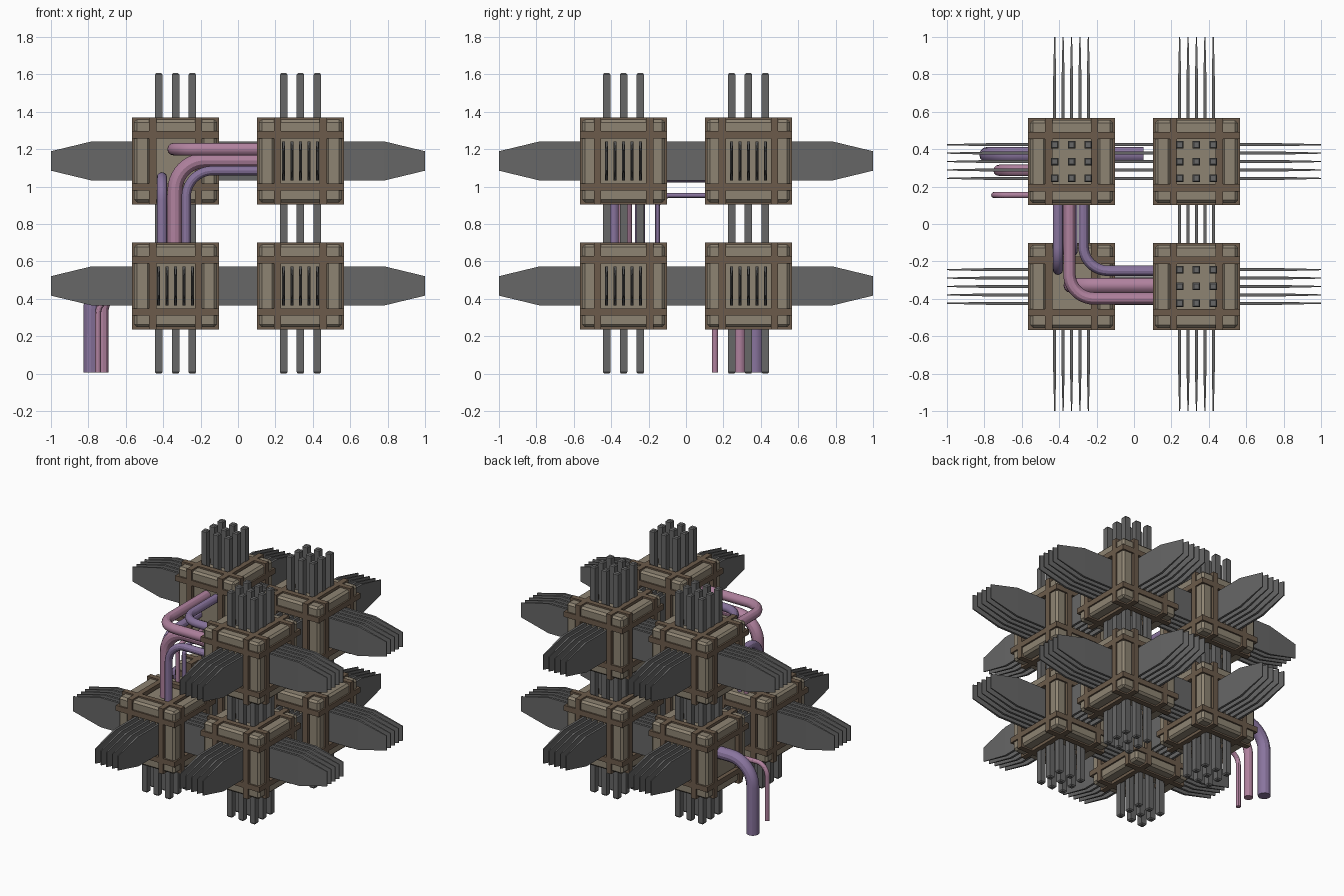
import bpy, bmesh, math
from mathutils import Vector, Matrix

if "Cube" in bpy.data.objects:
    bpy.data.objects.remove(bpy.data.objects["Cube"])

C, MID = 0.334, 0.803          # crate offset from the centre, mid height


def material(name, rgb):
    m = bpy.data.materials.new(name)
    m.diffuse_color = (*rgb, 1)
    m.use_nodes = True
    m.node_tree.nodes["Principled BSDF"].inputs["Base Color"].default_value = m.diffuse_color
    return m


TAN = material("tan_wood", (0.27, 0.23, 0.17))
BROWN = material("brown_strap", (0.15, 0.105, 0.07))
GREY = material("dark_grey_metal", (0.135, 0.135, 0.135))
PINK = material("dusty_pink", (0.43, 0.22, 0.34))
PURPLE = material("dusty_purple", (0.25, 0.175, 0.34))


def finish(bm, name, mat):
    bmesh.ops.recalc_face_normals(bm, faces=bm.faces)
    me = bpy.data.meshes.new(name)
    bm.to_mesh(me)
    bm.free()
    me.materials.append(mat)
    return me


def place(me, name, loc=(0, 0, 0)):
    ob = bpy.data.objects.new(name, me)
    ob.location = loc
    bpy.context.collection.objects.link(ob)
    return ob


def box(bm, centre, size, bevel=0.0):
    mat = Matrix.Translation(centre) @ Matrix.Diagonal((*size, 1))
    vs = bmesh.ops.create_cube(bm, size=1, matrix=mat)["verts"]
    if bevel:
        edges = list({e for v in vs for e in v.link_edges})
        bmesh.ops.bevel(bm, geom=edges, offset=bevel, segments=1, affect='EDGES')


def loft(bm, sections, axis, sign, centre):
    """Rectangular sections (distance, half_thick, half_height) along an axis."""
    rings = []
    for s, t, h in sections:
        ring = []
        for a, b in ((-t, -h), (t, -h), (t, h), (-t, h)):
            p = Vector(centre)
            others = [i for i in range(3) if i != axis]
            p[others[0]] += a
            p[others[1]] += b
            p[axis] = sign * s + (MID if axis == 2 else 0)
            ring.append(bm.verts.new(p))
        rings.append(ring)
    for r0, r1 in zip(rings, rings[1:]):
        for i in range(4):
            j = (i + 1) % 4
            bm.faces.new((r0[i], r0[j], r1[j], r1[i]))
    bm.faces.new(rings[0])
    bm.faces.new(rings[-1])


# Crate: twelve edge beams around a recessed core
bm = bmesh.new()
box(bm, (0, 0, 0), (0.386, 0.386, 0.386))
for axis in range(3):
    for a in (-1, 1):
        for b in (-1, 1):
            c, size = [a * 0.179, b * 0.179], [0.084, 0.084]
            c.insert(axis, 0)
            size.insert(axis, 0.442)
            box(bm, c, size, 0.014)
crate_mesh = finish(bm, "crate", TAN)

# Straps: two square loops around each axis
bm = bmesh.new()
for axis, off in ((0, 0.122), (1, 0.14), (2, 0.14)):
    for s in (-1, 1):
        for k in range(2):
            for side in (-1, 1):
                c, size = [0, 0], [0.464, 0.464]
                c[k], size[k] = side * 0.217, 0.030
                c.insert(axis, s * off)
                size.insert(axis, 0.038)
                box(bm, c, size)
strap_mesh = finish(bm, "straps", BROWN)

# Seven crates: the upper front left corner of the block is missing
MISSING = (-1, -1, 1)
cells = [(x, y, z) for x in (-1, 1) for y in (-1, 1) for z in (-1, 1)
         if (x, y, z) != MISSING]
fins, rods = bmesh.new(), bmesh.new()
FIN_OFF = [i * 0.045 for i in (-2, -1, 0, 1, 2)]
for n, cell in enumerate(cells):
    pos = Vector((cell[0] * C, cell[1] * C, MID + cell[2] * C))
    place(crate_mesh, f"crate_{n}", pos)
    place(strap_mesh, f"crate_straps_{n}", pos)
    for axis in range(3):
        neighbour = list(cell)
        neighbour[axis] *= -1
        inner = tuple(neighbour) != MISSING
        outer = not (axis == 0 and cell == (-1, 1, -1))   # hoses leave here
        if axis < 2:                                       # flat fins
            sections = [(0 if inner else C, 0.008, 0.105)]
            sections += [(0.78, 0.008, 0.105), (1.0, 0.003, 0.052)] if outer else [(C, 0.008, 0.105)]
            for o in FIN_OFF:
                c = pos.copy()
                c[1 - axis] += o
                loft(fins, sections, axis, cell[axis], c)
        else:                                              # square rods
            sections = [(0 if inner else C, 0.02, 0.02), (0.795, 0.02, 0.02), (0.803, 0.014, 0.014)]
            for ox in (-0.09, 0, 0.09):
                for oy in (-0.09, 0, 0.09):
                    loft(rods, sections, 2, cell[2], pos + Vector((ox, oy, 0)))
place(finish(fins, "fins", GREY), "fins")
place(finish(rods, "rods", GREY), "rods")


def hose(name, mat, r, bend, start, corner, end):
    """Round hose with one rounded right-angle bend."""
    s, c, e = Vector(start), Vector(corner), Vector(end)
    u, v = (s - c).normalized(), (e - c).normalized()
    centre = c + (u + v) * bend
    pts = [s]
    for i in range(11):
        a = math.pi / 2 * i / 10
        pts.append(centre - v * bend * math.cos(a) - u * bend * math.sin(a))
    pts.append(e)
    cu = bpy.data.curves.new(name, 'CURVE')
    cu.dimensions = '3D'
    cu.bevel_depth = r
    cu.bevel_resolution = 4
    cu.use_fill_caps = True
    sp = cu.splines.new('POLY')
    sp.points.add(len(pts) - 1)
    for p, q in zip(sp.points, pts):
        p.co = (*q, 1)
    cu.materials.append(mat)
    ob = place(cu, name)
    bpy.ops.object.select_all(action='DESELECT')
    ob.select_set(True)
    bpy.context.view_layer.objects.active = ob
    bpy.ops.object.convert(target='MESH')
    bpy.ops.object.shade_smooth_by_angle()


# Hoses filling the missing corner: back crate to right crate
hose("upper_pink_hose", PINK, 0.033, 0.13, (-0.345, 0.16, 1.2), (-0.345, -0.398, 1.2), (0.16, -0.398, 1.2))
hose("upper_purple_hose", PURPLE, 0.028, 0.13, (-0.27, 0.16, 1.2), (-0.27, -0.25, 1.2), (0.16, -0.25, 1.2))
# lower crate to right crate
hose("side_pink_hose", PINK, 0.04, 0.16, (-0.337, -0.328, 0.62), (-0.337, -0.328, 1.14), (0.16, -0.328, 1.14))
hose("side_purple_hose", PURPLE, 0.025, 0.14, (-0.277, -0.385, 0.62), (-0.277, -0.385, 1.085), (0.16, -0.385, 1.085))
# lower crate to back crate
hose("rear_purple_hose", PURPLE, 0.027, 0.12, (-0.407, -0.245, 0.62), (-0.407, -0.245, 1.05), (-0.407, 0.16, 1.05))
for name, mat, x in (("thin_purple_hose", PURPLE, -0.317), ("thin_pink_hose", PINK, -0.368)):
    hose(name, mat, 0.014, 0.06, (x, -0.153, 0.62), (x, -0.153, 0.952), (x, 0.16, 0.952))

# Hoses leaving the lower back left crate and dropping to the ground
hose("drop_purple_hose", PURPLE, 0.042, 0.17, (0.05, 0.37, 0.51), (-0.785, 0.37, 0.51), (-0.785, 0.37, 0.005))
hose("drop_pink_hose", PINK, 0.03, 0.12, (-0.5, 0.287, 0.45), (-0.722, 0.287, 0.45), (-0.722, 0.287, 0.005))
hose("drop_thin_hose", PINK, 0.016, 0.08, (-0.5, 0.155, 0.40), (-0.748, 0.155, 0.40), (-0.748, 0.155, 0.005))
